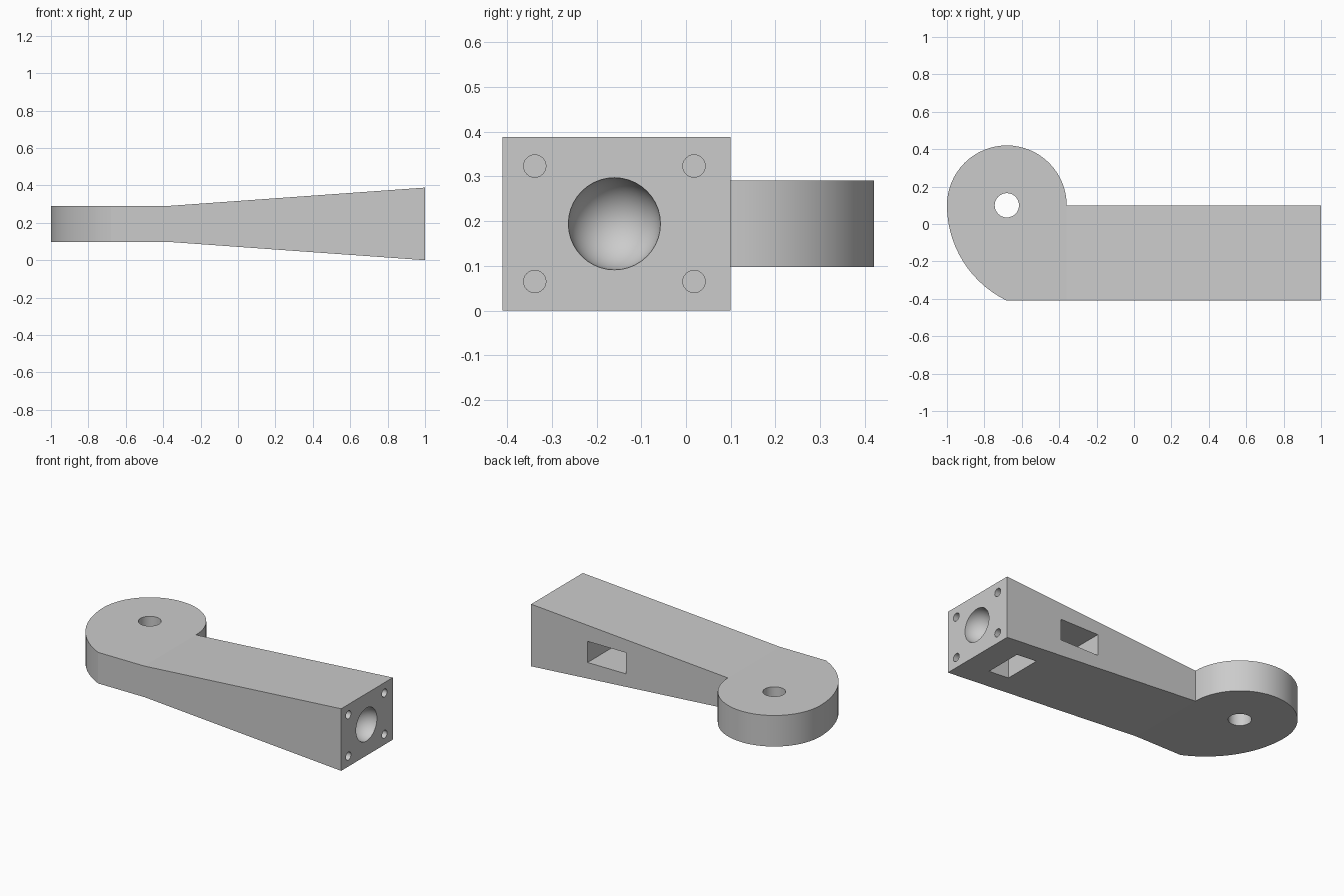
import bpy
import bmesh
from math import sin, cos, pi, atan2, hypot
from mathutils import Matrix, Vector

if "Cube" in bpy.data.objects:
    bpy.data.objects.remove(bpy.data.objects["Cube"], do_unlink=True)

# Main dimensions
MID = 0.194                    # mid height
HEAD_X, HEAD_Y, HEAD_R = -0.68, 0.10, 0.32
NECK_X = HEAD_X + HEAD_R       # where the arm starts to flare
FRONT_Y = -0.41
HEAD_HALF, END_HALF = 0.097, 0.194
BORE_Y = -0.16

grey = bpy.data.materials.new("plain grey")
grey.use_nodes = True
colour = (0.6, 0.6, 0.6, 1)
grey.diffuse_color = colour
grey.node_tree.nodes["Principled BSDF"].inputs["Base Color"].default_value = colour


def arc(cx, cy, r, a0, a1, n):
    steps = [a0 + (a1 - a0) * i / n for i in range(n + 1)]
    return [(cx + r * cos(a), cy + r * sin(a)) for a in steps]


def add_object(name, bm):
    bmesh.ops.recalc_face_normals(bm, faces=bm.faces)
    mesh = bpy.data.meshes.new(name)
    bm.to_mesh(mesh)
    bm.free()
    mesh.materials.append(grey)
    obj = bpy.data.objects.new(name, mesh)
    bpy.context.collection.objects.link(obj)
    return obj


def box(name, low, high):
    low, high = Vector(low), Vector(high)
    bm = bmesh.new()
    place = Matrix.Translation((low + high) / 2) @ Matrix.Diagonal((*(high - low), 1))
    bmesh.ops.create_cube(bm, size=1, matrix=place)
    return add_object(name, bm)


def cylinder(name, centre, r, depth, along_x=False, n=32):
    bm = bmesh.new()
    turn = Matrix.Rotation(pi / 2 if along_x else 0, 4, "Y")
    bmesh.ops.create_cone(bm, cap_ends=True, segments=n, radius1=r, radius2=r,
                          depth=depth, matrix=Matrix.Translation(centre) @ turn)
    return add_object(name, bm)


# Outline: round head, wider swept curve on the outer side, straight arm
sweep_r = 0.566
sweep_x = HEAD_X - HEAD_R + sweep_r
sweep_end = pi + atan2(HEAD_Y - FRONT_Y, sweep_x - HEAD_X)
outline = arc(HEAD_X, HEAD_Y, HEAD_R, 0, pi, 32)
outline += arc(sweep_x, HEAD_Y, sweep_r, pi, sweep_end, 14)[1:]
outline[-1] = (HEAD_X, FRONT_Y)
head_count = len(outline) + 1
outline += [(NECK_X, FRONT_Y), (1, FRONT_Y), (1, HEAD_Y)]

# Arm body: level head, then a flare in thickness towards the end
bm = bmesh.new()
rings = []
for side in (-1, 1):
    ring = []
    for x, y in outline:
        flare = max(0, (x - NECK_X) / (1 - NECK_X))
        half = HEAD_HALF + (END_HALF - HEAD_HALF) * flare
        ring.append(bm.verts.new((x, y, MID + side * half)))
    bm.faces.new(ring[:head_count])
    bm.faces.new([ring[0]] + ring[head_count - 1:])
    rings.append(ring)
for i in range(len(outline)):
    j = (i + 1) % len(outline)
    bm.faces.new((rings[0][i], rings[0][j], rings[1][j], rings[1][i]))
arm = add_object("lever_arm", bm)

# Cutters: pivot hole, ball socket, bolt holes and two pockets
cutters = [cylinder("pivot_hole", (HEAD_X, HEAD_Y, MID), 0.065, 1)]
bm = bmesh.new()
bmesh.ops.create_uvsphere(
    bm, u_segments=40, v_segments=24, radius=0.103,
    matrix=Matrix.Translation((1.001, BORE_Y, MID)) @ Matrix.Rotation(pi / 2, 4, "Y"))
cutters.append(add_object("ball_socket", bm))
for sy in (-1, 1):
    for sz in (-1, 1):
        cutters.append(cylinder("bolt_hole", (1, BORE_Y + sy * 0.178, MID + sz * 0.129),
                                0.025, 0.2, along_x=True, n=24))
cutters.append(box("back_pocket", (0.345, -0.27, 0.128), (0.61, 0.3, 0.26)))
cutters.append(box("bottom_pocket", (0.68, -0.27, -0.2), (0.82, -0.03, 0.26)))

for cutter in cutters:
    cutter.hide_render = True
    mod = arm.modifiers.new(cutter.name, "BOOLEAN")
    mod.operation, mod.solver, mod.object = "DIFFERENCE", "EXACT", cutter

# Bake the cuts and drop the cutters
bpy.context.view_layer.update()
graph = bpy.context.evaluated_depsgraph_get()
baked = bpy.data.meshes.new_from_object(arm.evaluated_get(graph))
arm.modifiers.clear()
arm.data = baked
baked.name = "lever_arm"
for cutter in cutters:
    bpy.data.objects.remove(cutter, do_unlink=True)

# Smooth the round walls, keep the large planes flat
bpy.ops.object.select_all(action="DESELECT")
arm.select_set(True)
bpy.context.view_layer.objects.active = arm
bpy.ops.object.shade_smooth_by_angle(angle=pi / 6)
for face in arm.data.polygons:
    if face.area > 0.05:
        face.use_smooth = False
